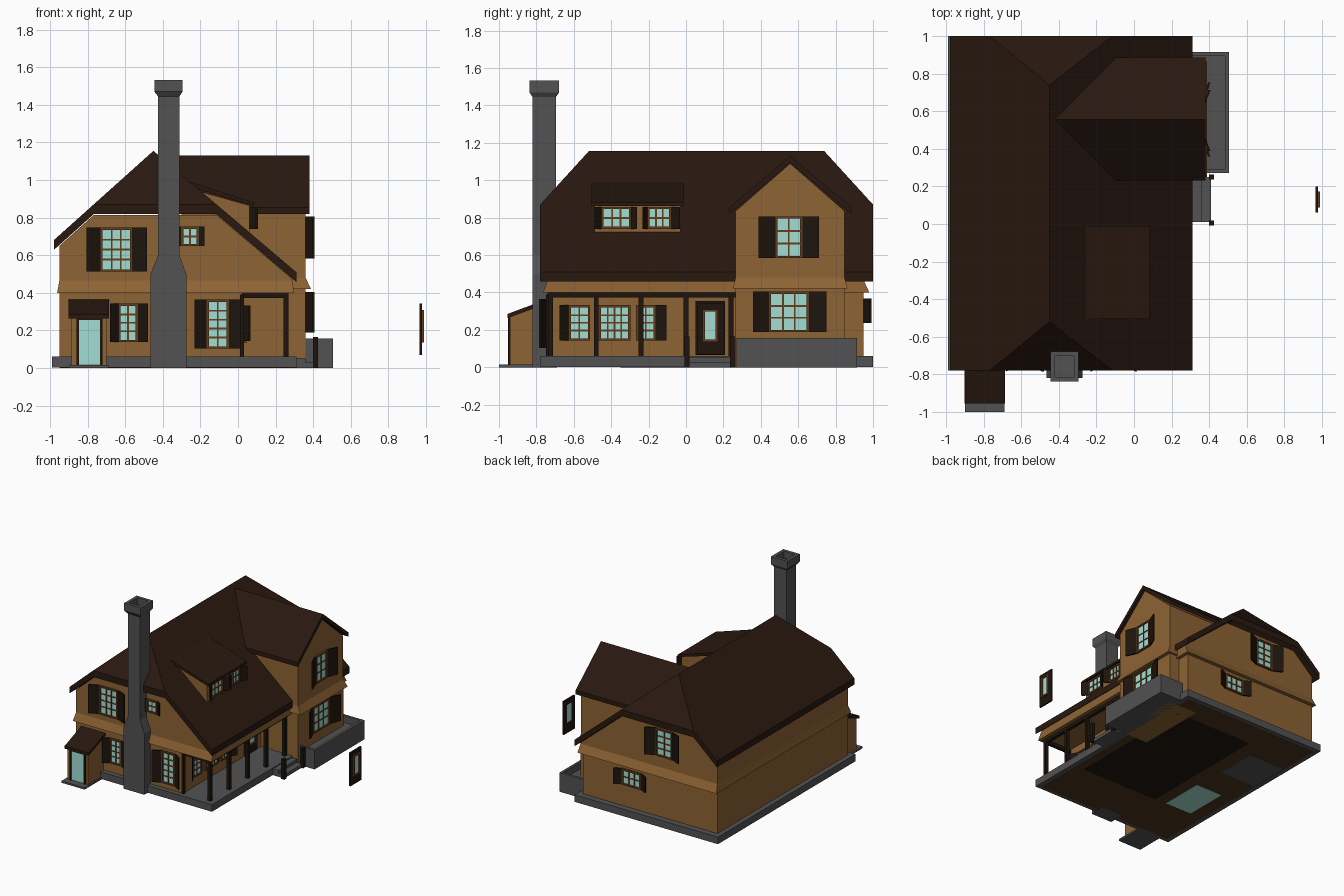
import bpy, bmesh
from mathutils import Vector

if "Cube" in bpy.data.objects:
    bpy.data.objects.remove(bpy.data.objects["Cube"])

def material(name, rgb):
    m = bpy.data.materials.new(name)
    m.diffuse_color = (*rgb, 1)
    m.use_nodes = True
    m.node_tree.nodes["Principled BSDF"].inputs["Base Color"].default_value = m.diffuse_color
    return m

WALL = material("ochre_plaster", (0.27, 0.125, 0.034))
ROOF = material("dark_shingle", (0.022, 0.0095, 0.005))
DARK = material("dark_timber", (0.013, 0.007, 0.004))
TRIM = material("window_trim", (0.13, 0.045, 0.012))
GLASS = material("pale_glass", (0.36, 0.74, 0.66))
STONE = material("grey_stone", (0.085, 0.085, 0.085))
FLOOR = material("brown_floor", (0.07, 0.035, 0.012))

def make(name, verts, faces, mat):
    bm = bmesh.new()
    vs = [bm.verts.new(v) for v in verts]
    for f in faces:
        bm.faces.new([vs[i] for i in f])
    bmesh.ops.recalc_face_normals(bm, faces=bm.faces)
    me = bpy.data.meshes.new(name)
    bm.to_mesh(me)
    bm.free()
    me.materials.append(mat)
    ob = bpy.data.objects.new(name, me)
    bpy.context.collection.objects.link(ob)
    return ob

def shell(name, pts, faces, offset, mat):
    """Close a sheet of faces into a solid by copying it along an offset."""
    n, off = len(pts), Vector(offset)
    verts = [Vector(p) for p in pts] + [Vector(p) + off for p in pts]
    edges = [(f[i - 1], f[i]) for f in faces for i in range(len(f))]
    rim = [e for e in edges if (e[1], e[0]) not in edges]
    allf = list(faces) + [[i + n for i in reversed(f)] for f in faces]
    allf += [(a, a + n, b + n, b) for a, b in rim]
    return make(name, verts, allf, mat)

def prism_x(name, prof, x0, x1, mat):
    return shell(name, [(x0, y, z) for y, z in prof], [list(range(len(prof)))], (x1 - x0, 0, 0), mat)

def prism_y(name, prof, y0, y1, mat):
    return shell(name, [(x, y0, z) for x, z in prof], [list(range(len(prof)))], (0, y1 - y0, 0), mat)

QUADS = [(0, 1, 2, 3), (4, 5, 6, 7), (0, 1, 5, 4), (1, 2, 6, 5), (2, 3, 7, 6), (3, 0, 4, 7)]

def ring(r, z):
    x0, x1, y0, y1 = r
    return [(x0, y0, z), (x1, y0, z), (x1, y1, z), (x0, y1, z)]

def taper(name, r0, z0, r1, z1, mat):
    return make(name, ring(r0, z0) + ring(r1, z1), QUADS, mat)

def boxes(name, items, mat):
    """Each item is x0, x1, y0, y1, z0, z1."""
    v, f = [], []
    for b in items:
        f += [[i + len(v) for i in q] for q in QUADS]
        v += ring(b[:4], b[4]) + ring(b[:4], b[5])
    return make(name, v, f, mat)

def tub(name, r, z0, zin, z1, t, mat):
    """Box with a recessed top."""
    ri = (r[0] + t, r[1] - t, r[2] + t, r[3] - t)
    v = ring(r, z0) + ring(r, z1) + ring(ri, z1) + ring(ri, zin)
    f = [(0, 1, 2, 3), (12, 13, 14, 15)]
    for k in (0, 4, 8):
        f += [(k + i, k + (i + 1) % 4, k + 4 + (i + 1) % 4, k + 4 + i) for i in range(4)]
    return make(name, v, f, mat)

def facade(side, plane):
    """Map wall coordinates (along, outward, up) to the model frame."""
    return {"front": lambda u, d, z: (u, plane - d, z),
            "back": lambda u, d, z: (u, plane + d, z),
            "right": lambda u, d, z: (plane + d, u, z)}[side]

def panel(name, m, items, mat):
    """Boxes on a facade: u0, u1, d0, d1, z0, z1."""
    ob = boxes(name, items, mat)
    for v in ob.data.vertices:
        v.co = m(*v.co)
    bm = bmesh.new()
    bm.from_mesh(ob.data)
    bmesh.ops.recalc_face_normals(bm, faces=bm.faces)
    bm.to_mesh(ob.data)
    bm.free()

def window(name, side, plane, u0, u1, z0, z1, nu, nz, sl, sr, swing=0.035):
    m, t, b = facade(side, plane), 0.012, 0.0045
    panel(name + "_glass", m, [(u0, u1, -0.01, 0.006, z0, z1)], GLASS)
    bars = [(u0 - t, u0, -0.01, 0.016, z0 - t, z1 + t), (u1, u1 + t, -0.01, 0.016, z0 - t, z1 + t),
            (u0, u1, -0.01, 0.016, z1, z1 + t), (u0, u1, -0.01, 0.016, z0 - t, z0)]
    for i in range(1, nu):
        u = u0 + (u1 - u0) * i / nu
        bars.append((u - b, u + b, 0, 0.011, z0, z1))
    for i in range(1, nz):
        z = z0 + (z1 - z0) * i / nz
        bars.append((u0, u1, 0, 0.010, z - b, z + b))
    panel(name + "_frame", m, bars, TRIM)
    # shutters, swung slightly away from the wall
    for tag, hinge, w in (("left", u0 - t, -sl), ("right", u1 + t, sr)):
        if w:
            prof = [(hinge, 0.0), (hinge + w, swing), (hinge + w, swing + 0.012), (hinge, 0.012)]
            shell(f"{name}_shutter_{tag}", [m(u, d, z0 - t) for u, d in prof], [[0, 1, 2, 3]],
                  (0, 0, z1 - z0 + 2 * t), DARK)

# foundation and the patches on its underside
boxes("foundation", [(-0.99, 0.31, -0.78, 1.0, 0.002, 0.06)], STONE)
boxes("underside", [(-0.95, 0.27, -0.75, 0.96, 0.001, 0.01)], FLOOR)
boxes("underside_dark", [(-0.5, 0.2, -0.35, 0.75, 0, 0.01)], DARK)
boxes("underside_grey", [(-0.94, -0.62, 0.28, 0.62, 0, 0.01)], STONE)
boxes("underside_teal", [(-0.84, -0.6, -0.34, 0.02, 0, 0.01)], GLASS)

# main walls
boxes("ground_floor_front", [(-0.95, 0.02, -0.74, 0.3, 0.06, 0.42)], WALL)
boxes("ground_floor_back", [(-0.95, 0.27, 0.27, 0.95, 0.06, 0.42)], WALL)
taper("wall_skirt", (-0.962, 0.298, -0.765, 0.98), 0.40, (-0.95, 0.29, -0.74, 0.95), 0.465, WALL)
prism_y("upper_floor", [(-0.95, 0.42), (0.288, 0.42), (0.288, 0.475), (-0.115, 0.815), (-0.765, 0.815),
                        (-0.95, 0.65)], -0.74, 0.95, WALL)

# main roof with clipped gable ends
shell("main_roof", [(-0.45, -0.52, 1.155), (-0.45, 0.74, 1.155), (-0.114, 1.0, 0.87), (0.31, 1.0, 0.51),
                    (0.31, -0.78, 0.51), (-0.114, -0.78, 0.87), (-0.768, -0.78, 0.87),
                    (-0.98, -0.78, 0.68), (-0.98, 1.0, 0.68), (-0.768, 1.0, 0.87)],
      [(0, 5, 4, 3, 2, 1), (0, 1, 9, 8, 7, 6), (0, 6, 5), (1, 2, 9)], (0, 0, -0.052), ROOF)

# gabled wing
boxes("wing_ground_floor", [(0.1, 0.36, 0.265, 0.85, 0.0, 0.44)], WALL)
taper("wing_skirt", (0.1, 0.388, 0.25, 0.865), 0.42, (0.1, 0.36, 0.265, 0.848), 0.48, WALL)
prism_x("wing_upper_floor", [(0.265, 0.44), (0.848, 0.44), (0.848, 0.835), (0.557, 1.09), (0.265, 0.835)],
        -0.3, 0.36, WALL)
shell("wing_roof", [(-0.42, 0.557, 1.13), (0.38, 0.557, 1.13), (0.38, 0.232, 0.855), (-0.1, 0.232, 0.855),
                    (0.38, 0.885, 0.855), (-0.1, 0.885, 0.855)],
      [(0, 3, 2, 1), (0, 1, 4, 5)], (0, 0, -0.035), ROOF)

# shed dormer
prism_y("dormer_walls", [(-0.24, 0.95), (0.06, 0.865), (0.06, 0.715), (-0.1, 0.78)], -0.49, -0.03, WALL)
prism_y("dormer_roof", [(-0.27, 0.995), (0.085, 0.88), (0.085, 0.862), (-0.27, 0.97)], -0.505, -0.01, ROOF)

# chimney
taper("chimney_base", (-0.465, -0.275, -0.82, -0.69), 0, (-0.465, -0.275, -0.82, -0.69), 0.50, STONE)
taper("chimney_shoulder", (-0.465, -0.275, -0.82, -0.69), 0.50, (-0.425, -0.312, -0.82, -0.695), 0.60, STONE)
boxes("chimney_stack", [(-0.425, -0.312, -0.82, -0.695, 0.60, 1.45)], STONE)
taper("chimney_collar", (-0.425, -0.312, -0.82, -0.695), 1.445, (-0.445, -0.295, -0.838, -0.678), 1.47, STONE)
tub("chimney_cap", (-0.445, -0.295, -0.838, -0.678), 1.47, 1.475, 1.532, 0.025, STONE)

# porch posts, beams and steps
boxes("porch_posts", [(0.242, 0.268, y - 0.013, y + 0.013, 0.06, 0.39)
                      for y in (-0.725, -0.48, -0.24, 0.0, 0.24)]
      + [(0.01, 0.032, -0.748, -0.726, 0.06, 0.39)], DARK)
boxes("porch_beams", [(0.242, 0.268, -0.738, 0.265, 0.372, 0.402), (0.02, 0.25, -0.738, -0.712, 0.372, 0.402)], DARK)
boxes("porch_steps", [(0.30, 0.36, 0.01, 0.25, 0, 0.052), (0.36, 0.41, 0.01, 0.25, 0, 0.028)], STONE)
boxes("step_posts", [(0.398, 0.425, y - 0.014, y + 0.014, 0, 0.165) for y in (0.005, 0.25)], DARK)

# stone planter below the wing window
tub("planter", (0.29, 0.505, 0.27, 0.915), 0, 0.10, 0.157, 0.02, STONE)

# side entry with lean-to roof
boxes("entry_slab", [(-0.9, -0.69, -1.0, -0.74, 0, 0.015)], STONE)
prism_x("entry_walls", [(-0.94, 0.01), (-0.74, 0.01), (-0.74, 0.345), (-0.94, 0.275)], -0.885, -0.70, WALL)
prism_x("entry_roof", [(-0.955, 0.285), (-0.74, 0.365), (-0.74, 0.342), (-0.955, 0.262)], -0.902, -0.685, ROOF)
entry = facade("front", -0.94)
panel("entry_door_frame", entry, [(-0.86, -0.845, 0, 0.012, 0.015, 0.268), (-0.735, -0.72, 0, 0.012, 0.015, 0.268),
                                  (-0.845, -0.735, 0, 0.012, 0.255, 0.268)], DARK)
panel("entry_door_glass", entry, [(-0.845, -0.735, -0.01, 0.006, 0.018, 0.255)], GLASS)

# porch door, and the matching loose door standing apart
def door(name, plane, u0, u1, z0, z1):
    m, a, zb, zt = facade("right", plane), 0.04, z0 + 0.08, z1 - 0.045
    panel(name + "_leaf", m, [(u0, u0 + a, 0, 0.012, z0, z1), (u1 - a, u1, 0, 0.012, z0, z1),
                              (u0 + a, u1 - a, 0, 0.012, z0, zb), (u0 + a, u1 - a, 0, 0.012, zt, z1)], DARK)
    b, c = u0 + a - 0.012, u1 - a + 0.012
    panel(name + "_trim", m, [(b, b + 0.014, 0.01, 0.024, zb - 0.01, zt + 0.01),
                              (c - 0.014, c, 0.01, 0.024, zb - 0.01, zt + 0.01),
                              (b, c, 0.01, 0.024, zt, zt + 0.012), (b, c, 0.01, 0.024, zb - 0.012, zb)], TRIM)
    panel(name + "_glass", m, [(u0 + a, u1 - a, 0.004, 0.014, zb, zt)], GLASS)

door("porch_door", 0.02, 0.052, 0.208, 0.065, 0.355)
door("loose_door", 0.966, 0.06, 0.2, 0.068, 0.342)

# front windows
window("front_upper_window", "front", -0.74, -0.72, -0.575, 0.525, 0.735, 3, 4, 0.075, 0.08)
window("front_small_window", "front", -0.74, -0.29, -0.22, 0.66, 0.74, 2, 2, 0.028, 0.03, 0.015)
window("front_lower_window", "front", -0.74, -0.625, -0.545, 0.15, 0.33, 2, 4, 0.045, 0.055)
window("front_tall_window", "front", -0.74, -0.155, -0.06, 0.115, 0.352, 2, 5, 0.065, 0.06)
# porch windows
window("porch_window_1", "right", 0.02, -0.615, -0.525, 0.155, 0.32, 2, 4, 0.05, 0)
window("porch_window_2", "right", 0.02, -0.455, -0.31, 0.155, 0.32, 4, 4, 0, 0)
window("porch_window_3", "right", 0.02, -0.255, -0.175, 0.155, 0.32, 2, 4, 0, 0.06)
# dormer windows
window("dormer_window_1", "right", 0.06, -0.44, -0.305, 0.752, 0.845, 3, 2, 0.038, 0.03)
window("dormer_window_2", "right", 0.06, -0.195, -0.09, 0.752, 0.845, 3, 2, 0.025, 0.045)
# wing windows
window("wing_upper_window", "right", 0.36, 0.49, 0.61, 0.595, 0.795, 2, 3, 0.09, 0.09)
window("wing_lower_window", "right", 0.36, 0.455, 0.645, 0.2, 0.392, 3, 3, 0.085, 0.095)
# back windows
window("back_upper_window", "back", 0.95, -0.535, -0.41, 0.57, 0.77, 2, 4, 0.08, 0.08)
window("back_lower_window", "back", 0.95, -0.25, -0.105, 0.25, 0.355, 3, 2, 0.06, 0.06, 0.03)
